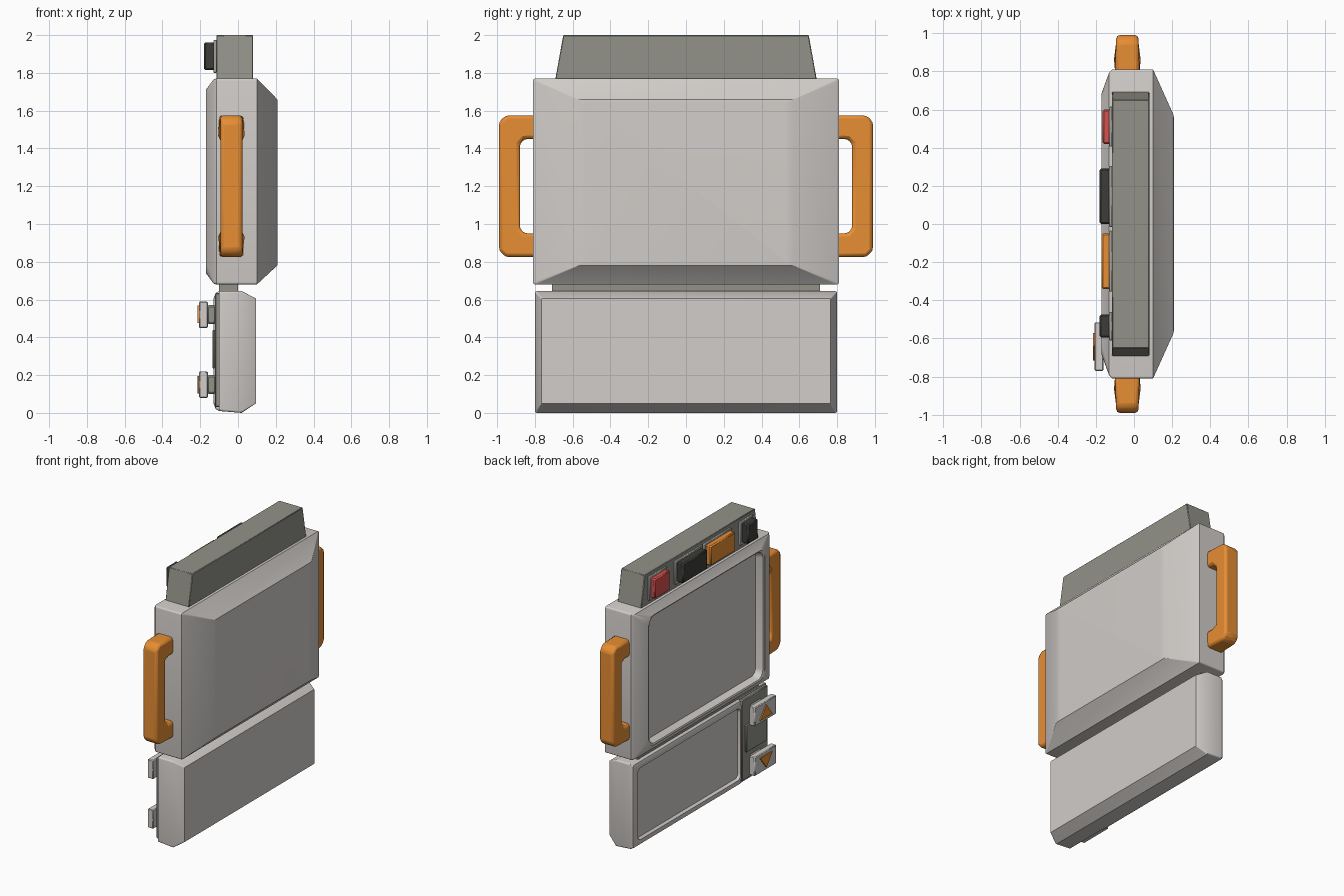
import bpy, bmesh, math

if "Cube" in bpy.data.objects:
    bpy.data.objects.remove(bpy.data.objects["Cube"])


def material(name, r, g, b):
    m = bpy.data.materials.new(name)
    m.diffuse_color = (r, g, b, 1)
    m.use_nodes = True
    m.node_tree.nodes["Principled BSDF"].inputs["Base Color"].default_value = m.diffuse_color
    return m


SHELL = material("shell light grey", 0.64, 0.61, 0.585)
BAR = material("bar grey", 0.29, 0.29, 0.25)
BLACK = material("button black", 0.045, 0.047, 0.04)
ORANGE = material("orange", 0.84, 0.28, 0.035)
RED = material("red", 0.68, 0.08, 0.075)


def finish(name, bm, mats, bevel=0.0, segments=1):
    bmesh.ops.recalc_face_normals(bm, faces=bm.faces)
    mesh = bpy.data.meshes.new(name)
    bm.to_mesh(mesh)
    bm.free()
    ob = bpy.data.objects.new(name, mesh)
    bpy.context.collection.objects.link(ob)
    for m in mats:
        mesh.materials.append(m)
    if bevel:
        mod = ob.modifiers.new("bevel", "BEVEL")
        mod.width, mod.segments, mod.limit_method = bevel, segments, "ANGLE"
    bpy.ops.object.select_all(action="DESELECT")
    ob.select_set(True)
    bpy.context.view_layer.objects.active = ob
    bpy.ops.object.shade_smooth_by_angle(angle=math.radians(30))
    return ob


def ring(x, y0, y1, z0, z1, r, n=4):
    """Rounded rectangle in the yz plane."""
    pts = []
    corners = [(y1 - r, z1 - r), (y0 + r, z1 - r), (y0 + r, z0 + r), (y1 - r, z0 + r)]
    for k, (cy, cz) in enumerate(corners):
        for i in range(n + 1):
            a = math.pi / 2 * (k + i / n)
            pts.append((x, cy + r * math.cos(a), cz + r * math.sin(a)))
    return pts


def loft(name, sections, mat, bevel=0.0):
    """Skin a list of rings and cap both ends."""
    bm = bmesh.new()
    loops = [[bm.verts.new(p) for p in s] for s in sections]
    for a, b in zip(loops, loops[1:]):
        for i in range(len(a)):
            j = (i + 1) % len(a)
            bm.faces.new((a[i], a[j], b[j], b[i]))
    bm.faces.new(loops[0])
    bm.faces.new(loops[-1])
    return finish(name, bm, [mat], bevel)


def box(name, x0, x1, y0, y1, z0, z1, mat, bevel=0.0):
    rect = lambda x: [(x, y0, z0), (x, y1, z0), (x, y1, z1), (x, y0, z1)]
    return loft(name, [rect(x0), rect(x1)], mat, bevel)


# Main body with sloped bezel, recessed screen and tapered back
loft("main_body", [
    ring(-0.115, -0.655, 0.655, 0.765, 1.685, 0.05),
    ring(-0.165, -0.67, 0.67, 0.75, 1.70, 0.06),
    ring(-0.17, -0.685, 0.685, 0.74, 1.71, 0.06),
    ring(-0.13, -0.795, 0.795, 0.685, 1.765, 0.012),
    ring(-0.115, -0.81, 0.81, 0.68, 1.77, 0.012),
    ring(0.10, -0.81, 0.81, 0.68, 1.77, 0.012),
    ring(0.208, -0.57, 0.57, 0.78, 1.66, 0.003),
    ring(0.21, -0.53, 0.53, 0.80, 1.64, 0.003),
], SHELL)

# Strip joining the two housings
box("joining_strip", -0.10, 0.0, -0.71, 0.71, 0.62, 0.70, BAR)

# Lower housing with tapered back
loft("lower_housing", [
    ring(-0.10, -0.80, 0.80, 0.01, 0.645, 0.012),
    ring(0.02, -0.80, 0.80, 0.0, 0.645, 0.012),
    ring(0.095, -0.765, 0.765, 0.05, 0.605, 0.005),
], SHELL)

# Raised frame and recessed lower screen
loft("lower_screen_frame", [
    ring(-0.108, -0.455, 0.745, 0.07, 0.585, 0.03),
    ring(-0.128, -0.46, 0.75, 0.06, 0.595, 0.035),
    ring(-0.13, -0.47, 0.76, 0.05, 0.605, 0.04),
    ring(-0.118, -0.48, 0.79, 0.02, 0.635, 0.012),
    ring(-0.10, -0.48, 0.80, 0.01, 0.645, 0.012),
], SHELL)

# Grey control column with two arrow keys
box("control_column", -0.122, -0.095, -0.79, -0.485, 0.03, 0.635, BAR, 0.006)
box("column_plate", -0.135, -0.12, -0.76, -0.52, 0.235, 0.44, BAR, 0.005)
for label, z, d in (("up", 0.52, 1), ("down", 0.15, -1)):
    box(label + "_key_stem", -0.165, -0.115, -0.70, -0.58, z - 0.05, z + 0.05, BAR, 0.01)
    box(label + "_key", -0.207, -0.16, -0.77, -0.515, z - 0.07, z + 0.07, SHELL, 0.005)
    tri = lambda x: [(x, -0.715, z - 0.045 * d), (x, -0.57, z - 0.045 * d),
                     (x, -0.6425, z + 0.048 * d)]
    loft(label + "_arrow", [tri(-0.215), tri(-0.206)], ORANGE)

# Top bar, narrowing upwards
bm = bmesh.new()
low, high = [[bm.verts.new((x, y * w, z)) for x, y in
              ((-0.115, -1), (0.08, -1), (0.08, 1), (-0.115, 1))]
             for z, w in ((1.72, 0.70), (2.0, 0.65))]
for i in range(4):
    j = (i + 1) % 4
    bm.faces.new((low[i], low[j], high[j], high[i]))
bm.faces.new(low)
bm.faces.new(high)
finish("top_bar", bm, [BAR], 0.004)

# Top buttons, each on a light surround
for label, y0, y1, x, mat in (("red", 0.42, 0.60, -0.165, RED),
                              ("wide_black", 0.0, 0.29, -0.18, BLACK),
                              ("orange", -0.34, -0.05, -0.17, ORANGE),
                              ("small_black", -0.595, -0.475, -0.18, BLACK)):
    box(label + "_button", x, -0.12, y0, y1, 1.815, 1.962, mat, 0.008)
    box(label + "_surround", -0.13, -0.113, y0 - 0.015, y1 + 0.015, 1.80, 1.975, SHELL, 0.004)

# Side handles: a C profile extruded across x, flared at the ends
for label, s in (("left", -1), ("right", 1)):
    bm = bmesh.new()
    outline = [(0.79, 0.825), (0.955, 0.825), (0.99, 0.86), (0.99, 1.54), (0.955, 1.575),
               (0.79, 1.575), (0.79, 1.45), (0.855, 1.45), (0.88, 1.425),
               (0.88, 0.975), (0.855, 0.95), (0.79, 0.95)]
    sides = []
    for x in (-1, 1):
        sides.append([bm.verts.new((-0.035 + x * (0.065 if y < 0.87 else 0.058), s * y, z))
                      for y, z in outline])
    a, b = sides
    for i in range(len(a)):
        j = (i + 1) % len(a)
        bm.faces.new((a[i], a[j], b[j], b[i]))
    bm.faces.new(a)
    bm.faces.new(b)
    finish(label + "_handle", bm, [ORANGE], 0.034, 2)
